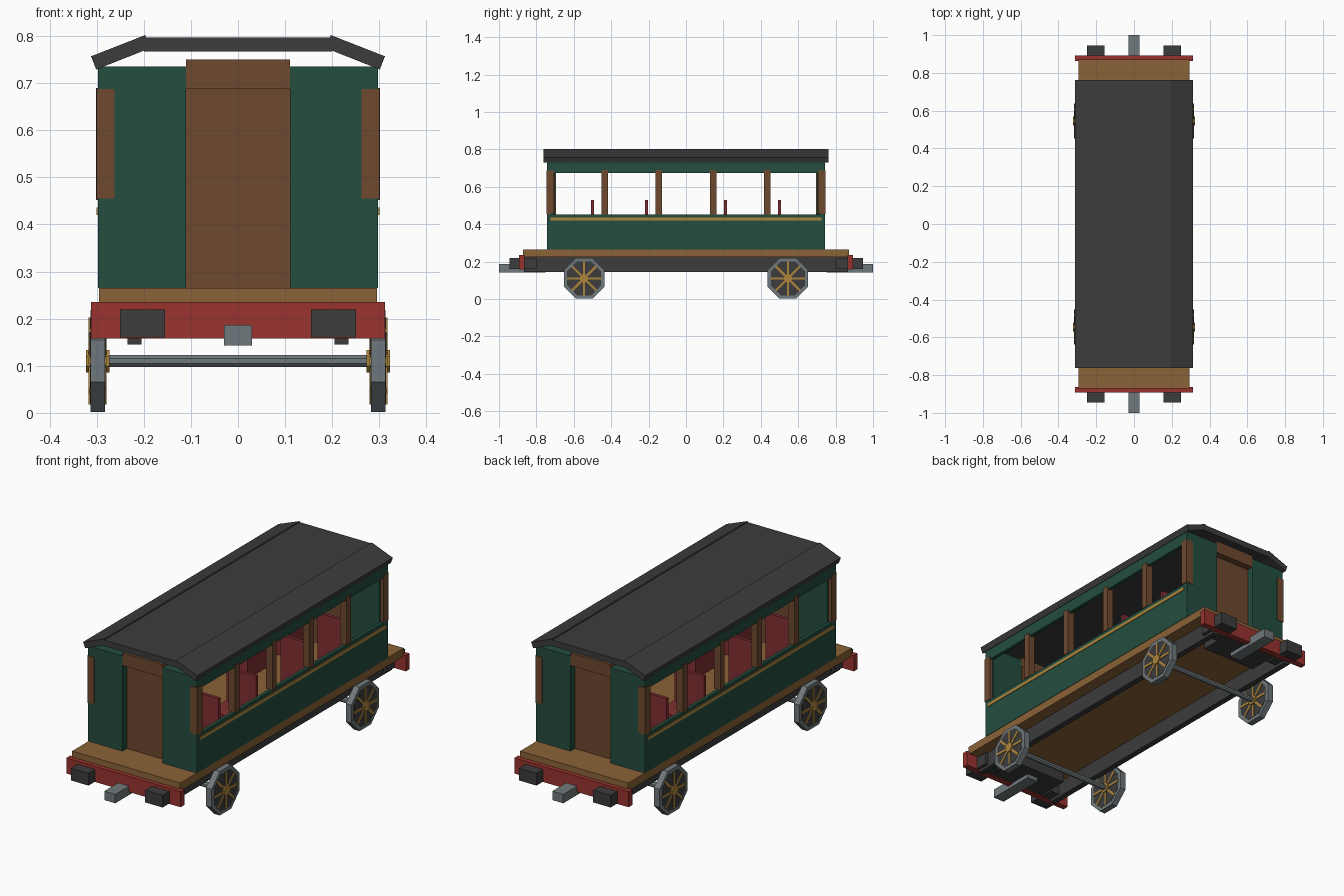
import bpy, bmesh, math
from mathutils import Matrix, Vector

cube = bpy.data.objects.get("Cube")
if cube:
    bpy.data.objects.remove(cube, do_unlink=True)


def material(name, rgb):
    m = bpy.data.materials.new(name)
    m.use_nodes = True
    m.diffuse_color = (*rgb, 1)
    m.node_tree.nodes["Principled BSDF"].inputs["Base Color"].default_value = (*rgb, 1)
    return m


GREEN = material("coach green", (0.017, 0.075, 0.05))
CHARCOAL = material("charcoal", (0.045, 0.045, 0.046))
TAN = material("deck wood", (0.26, 0.123, 0.038))
BROWN = material("dark wood", (0.155, 0.066, 0.028))
RED = material("beam red", (0.32, 0.034, 0.028))
STEEL = material("steel grey", (0.16, 0.19, 0.2))
GOLD = material("brass", (0.42, 0.235, 0.045))
SEAT = material("seat red", (0.22, 0.028, 0.032))


def finish(name, bm, mat):
    bmesh.ops.recalc_face_normals(bm, faces=bm.faces)
    mesh = bpy.data.meshes.new(name)
    bm.to_mesh(mesh)
    bm.free()
    mesh.materials.append(mat)
    obj = bpy.data.objects.new(name, mesh)
    bpy.context.collection.objects.link(obj)
    return obj


def box(name, mat, x, y, z):
    """Box from (low, high) ranges on each axis."""
    bm = bmesh.new()
    size = [b - a for a, b in (x, y, z)]
    mid = Vector([(a + b) / 2 for a, b in (x, y, z)])
    bmesh.ops.create_cube(bm, size=1, matrix=Matrix.Translation(mid) @ Matrix.Diagonal((*size, 1)))
    return finish(name, bm, mat)


def flip(r, s):
    return tuple(sorted((r[0] * s, r[1] * s)))


def pair_x(name, mat, x, y, z):
    for side, s in (("left", 1), ("right", -1)):
        box(f"{side}_{name}", mat, flip(x, s), y, z)


def pair_y(name, mat, x, y, z):
    for end, s in (("back", 1), ("front", -1)):
        box(f"{end}_{name}", mat, x, flip(y, s), z)


def four(name, mat, x, y, z):
    for end, s in (("back", 1), ("front", -1)):
        pair_x(f"{end}_{name}", mat, x, flip(y, s), z)


def octagon(name, mat, apothem, half, centre):
    """Eight-sided cylinder along x, flat side down."""
    bm = bmesh.new()
    r = apothem / math.cos(math.pi / 8)
    m = (Matrix.Translation(centre) @ Matrix.Rotation(math.pi / 2, 4, "Y")
         @ Matrix.Rotation(math.pi / 8, 4, "Z"))
    bmesh.ops.create_cone(bm, cap_ends=True, segments=8, radius1=r, radius2=r,
                          depth=2 * half, matrix=m)
    return finish(name, bm, mat)


def prism(name, mat, profile, half):
    """Extrude an x-z profile along y."""
    bm = bmesh.new()
    face = bm.faces.new([bm.verts.new((x, -half, z)) for x, z in profile])
    ext = bmesh.ops.extrude_face_region(bm, geom=[face])
    verts = [v for v in ext["geom"] if isinstance(v, bmesh.types.BMVert)]
    bmesh.ops.translate(bm, verts=verts, vec=(0, 2 * half, 0))
    return finish(name, bm, mat)


# Underframe
FLOOR = 0.265
box("deck", TAN, (-0.295, 0.295), (-0.872, 0.872), (0.225, FLOOR))
pair_x("frame_rail", CHARCOAL, (0.205, 0.235), (-0.865, 0.865), (0.145, 0.225))
pair_y("buffer_beam", RED, (-0.312, 0.312), (0.863, 0.893), (0.158, 0.235))
pair_y("draw_plate", CHARCOAL, (-0.15, 0.15), (0.7, 0.863), (0.163, 0.225))
pair_y("coupler", STEEL, (-0.03, 0.03), (0.75, 1.0), (0.143, 0.187))
four("buffer", CHARCOAL, (0.155, 0.25), (0.8, 0.945), (0.16, 0.22))

# Wheels and axles
AXLE = 0.11
for end, y in (("back", 0.545), ("front", -0.545)):
    octagon(f"{end}_axle", STEEL, 0.0125, 0.28, (0, y, AXLE))
    for side, s in (("left", 1), ("right", -1)):
        tag, c = f"{end}_{side}", Vector((0.298 * s, y, AXLE))
        octagon(f"{tag}_wheel_rim", STEEL, 0.108, 0.0155, c)
        octagon(f"{tag}_wheel_disc", CHARCOAL, 0.091, 0.0165, c)
        octagon(f"{tag}_wheel_hub", GOLD, 0.024, 0.025, c)
        bm = bmesh.new()
        for k in range(4):
            bmesh.ops.create_cube(bm, size=1, matrix=Matrix.Translation(c)
                                  @ Matrix.Rotation(k * math.pi / 4, 4, "X")
                                  @ Matrix.Diagonal((0.038, 0.184, 0.012, 1)))
        finish(f"{tag}_wheel_spokes", bm, GOLD)

# Body shell
TOP = 0.735
pair_x("lower_side", GREEN, (0.28, 0.297), (-0.725, 0.725), (FLOOR, 0.453))
pair_x("upper_side", GREEN, (0.28, 0.297), (-0.725, 0.725), (0.675, TOP))
pair_x("trim_strip", GOLD, (0.29, 0.3), (-0.725, 0.725), (0.42, 0.436))
four("end_wall", GREEN, (0.11, 0.283), (0.7, 0.744), (FLOOR, TOP))
four("corner_panel", GREEN, (0.28, 0.297), (0.72, 0.744), (FLOOR, TOP))
pair_y("door", BROWN, (-0.11, 0.11), (0.695, 0.71), (FLOOR, 0.7))
pair_y("door_header", BROWN, (-0.11, 0.11), (0.7, 0.744), (0.688, 0.75))

# Window posts
four("corner_post", BROWN, (0.262, 0.3), (0.707, 0.747), (0.455, 0.688))
for i in range(4):
    y = -0.435 + 0.29 * i
    pair_x(f"window_post_{i + 1}", BROWN, (0.265, 0.301), (y - 0.017, y + 0.017), (0.452, 0.69))

# Roof
HALF = 0.762
box("roof_centre", CHARCOAL, (-0.2, 0.2), (-HALF, HALF), (0.767, 0.797))
slope = [(0.197, 0.802), (0.312, 0.757), (0.301, 0.729), (0.187, 0.774)]
for side, s in (("left", 1), ("right", -1)):
    prism(f"{side}_roof_slope", CHARCOAL, [(x * s, z) for x, z in slope], HALF)

# Seats
for row, y in (("inner", 0.21), ("outer", 0.5)):
    four(f"{row}_seat_back", SEAT, (0.09, 0.25), (y - 0.008, y + 0.008), (FLOOR, 0.53))
    four(f"{row}_seat_cushion", SEAT, (0.09, 0.25), (y + 0.008, y + 0.145), (FLOOR, 0.37))
